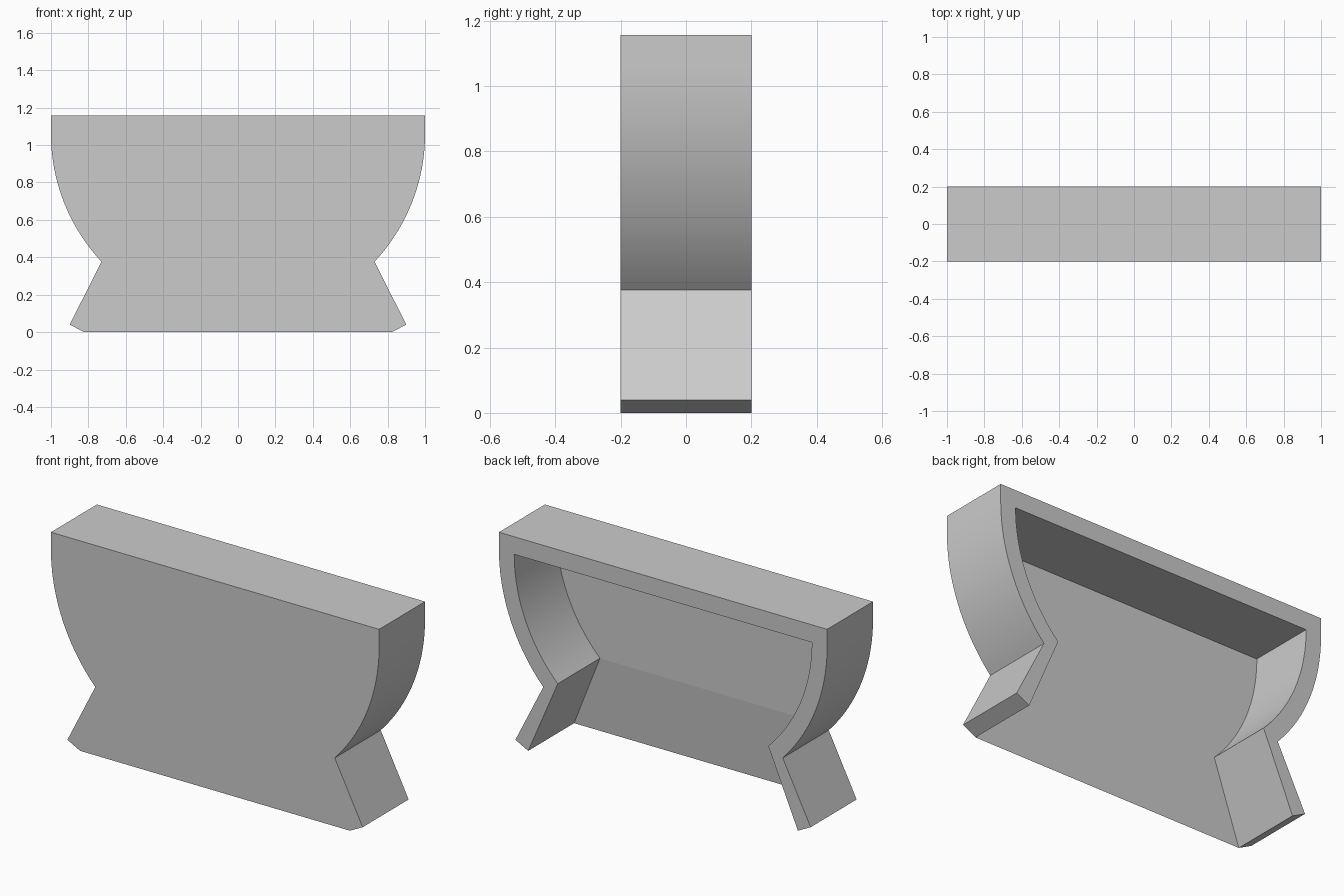
import bpy, bmesh
from math import sin, cos, atan2

cube = bpy.data.objects.get("Cube")
if cube:
    bpy.data.objects.remove(cube, do_unlink=True)

FRONT, BACK, PANEL = -0.2, 0.2, -0.167   # depth planes
CENTRE, TOP, STEPS = 1.06, 1.157, 24


def arc(start, radius):
    """Points on the bowl curve from the neck up to the vertical tangent."""
    a0 = atan2(start[1] - CENTRE, start[0])
    return [(radius * cos(a0 * (1 - i / STEPS)),
             CENTRE + radius * sin(a0 * (1 - i / STEPS))) for i in range(STEPS + 1)]


def mirrored(half):
    """Right half followed by its reflection, as one open path."""
    return half + [(-x, z) for x, z in reversed(half)]


outer = mirrored([(0.9, 0.04)] + arc((0.728, 0.378), 1.0) + [(1.0, TOP)])
inner = mirrored([(0.822, 0.0)] + arc((0.64, 0.42), 0.907))

bm = bmesh.new()


def ring(path, y):
    return [bm.verts.new((x, y, z)) for x, z in path]


def strip(a, b):
    for i in range(len(a) - 1):
        bm.faces.new((a[i], a[i + 1], b[i + 1], b[i]))


outer_front, outer_back = ring(outer, FRONT), ring(outer, BACK)
inner_back = ring(inner, BACK)
# The panel keeps its thickness down to the neck, then thins out to the bottom edge
inner_front = ring(inner, PANEL)
for v in (inner_front[0], inner_front[-1]):
    v.co.y = FRONT

# Outer walls, inner walls and the undersides of the feet
strip(outer_front, outer_back)
strip(inner_front, inner_back)
for end in (0, -1):
    bm.faces.new((outer_front[end], outer_back[end], inner_back[end], inner_front[end]))

# Back rim, front face, upper panel and thinning lower panel
flat = [bm.faces.new(outer_back + inner_back[::-1]),
        bm.faces.new(outer_front + [inner_front[-1], inner_front[0]]),
        bm.faces.new(inner_front[1:-1]),
        bm.faces.new((inner_front[0], inner_front[1], inner_front[-2], inner_front[-1]))]
bmesh.ops.recalc_face_normals(bm, faces=bm.faces)
bm.faces.index_update()
flat_ids = [f.index for f in flat]

mesh = bpy.data.meshes.new("hollow_bowl_shell")
bm.to_mesh(mesh)
bm.free()
shell = bpy.data.objects.new("hollow_bowl_shell", mesh)
bpy.context.collection.objects.link(shell)

# Plain grey material
grey = bpy.data.materials.new("plain_grey")
grey.use_nodes = True
colour = (0.6, 0.6, 0.6, 1.0)
grey.diffuse_color = colour
grey.node_tree.nodes["Principled BSDF"].inputs["Base Color"].default_value = colour
mesh.materials.append(grey)

# Smooth curved walls, flat panels
bpy.ops.object.select_all(action='DESELECT')
shell.select_set(True)
bpy.context.view_layer.objects.active = shell
bpy.ops.object.shade_smooth_by_angle(angle=0.4)
for i in flat_ids:
    mesh.polygons[i].use_smooth = False
